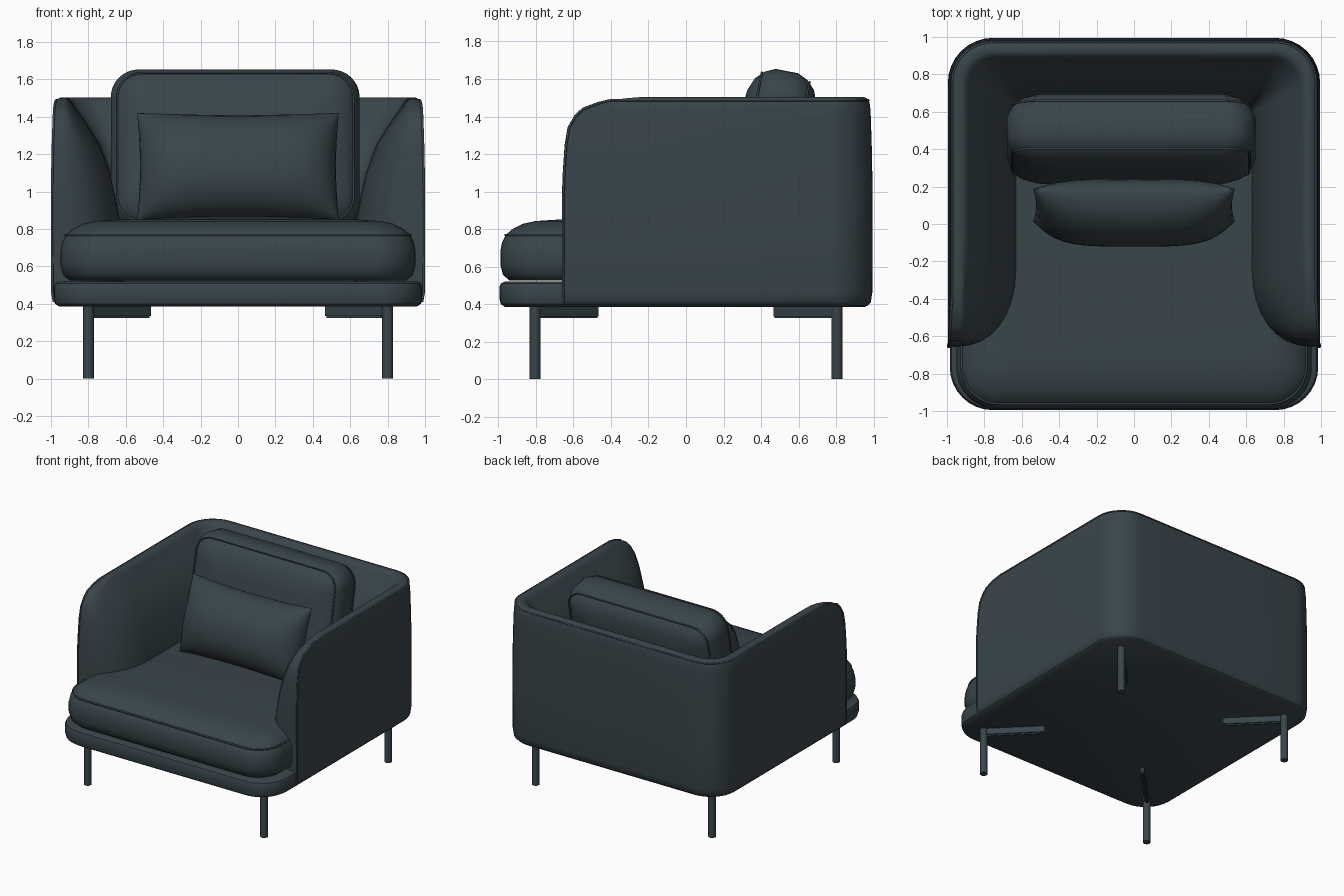
import bpy, bmesh, math
from mathutils import Vector, Matrix

if "Cube" in bpy.data.objects:
    bpy.data.objects.remove(bpy.data.objects["Cube"])

fabric = bpy.data.materials.new("dark slate")
fabric.use_nodes = True
fabric.diffuse_color = (0.04, 0.06, 0.07, 1)
fabric.node_tree.nodes["Principled BSDF"].inputs["Base Color"].default_value = (0.04, 0.06, 0.07, 1)


def finish(name, bm, angle=40):
    bmesh.ops.recalc_face_normals(bm, faces=bm.faces)
    mesh = bpy.data.meshes.new(name)
    bm.to_mesh(mesh)
    bm.free()
    mesh.materials.append(fabric)
    ob = bpy.data.objects.new(name, mesh)
    bpy.context.collection.objects.link(ob)
    bpy.ops.object.select_all(action='DESELECT')
    ob.select_set(True)
    bpy.context.view_layer.objects.active = ob
    bpy.ops.object.shade_smooth_by_angle(angle=math.radians(angle))
    return ob


def arc(cx, cy, r, start, steps=8):
    """Quarter arc, counter-clockwise from the start angle in degrees."""
    angles = [math.radians(start + 90 * i / steps) for i in range(steps + 1)]
    return [(cx + r * math.cos(a), cy + r * math.sin(a)) for a in angles]


def rounded_rect(x0, x1, y0, y1, r):
    return (arc(x1 - r, y1 - r, r, 0) + arc(x0 + r, y1 - r, r, 90)
            + arc(x0 + r, y0 + r, r, 180) + arc(x1 - r, y0 + r, r, 270))


def loft(bm, rings):
    """Join equal closed rings of points with quads."""
    rows = [[bm.verts.new(p) for p in ring] for ring in rings]
    for low, high in zip(rows, rows[1:]):
        for i in range(len(low)):
            j = (i + 1) % len(low)
            bm.faces.new((low[i], low[j], high[j], high[i]))
    return rows


def slab(name, box, radius, profile, matrix=Matrix()):
    """Rounded slab made from (inset, height) steps."""
    x0, x1, y0, y1 = box
    bm = bmesh.new()
    rows = loft(bm, [[(x, y, z) for x, y in rounded_rect(
        x0 + s, x1 - s, y0 + s, y1 - s, max(radius - s * 0.6, 0.03))] for s, z in profile])
    bm.faces.new(rows[0])
    bm.faces.new(rows[-1])
    bm.transform(matrix)
    return finish(name, bm)


def piping(name, points, closed=False, radius=0.007):
    curve = bpy.data.curves.new(name, 'CURVE')
    curve.dimensions = '3D'
    curve.bevel_depth = radius
    curve.bevel_resolution = 1
    spline = curve.splines.new('POLY')
    spline.points.add(len(points) - 1)
    for sp, p in zip(spline.points, points):
        sp.co = (*p, 1)
    spline.use_cyclic_u = closed
    curve.materials.append(fabric)
    bpy.context.collection.objects.link(bpy.data.objects.new(name, curve))


# Wraparound shell: each slice is (height, outer inset, inner inset, front y)
HALF = 0.995
slices = [(0.39, 0.03, 0.37, -0.655), (0.41, 0.01, 0.37, -0.655), (0.46, 0.002, 0.37, -0.655),
          (0.84, 0, 0.365, -0.655), (0.97, 0, 0.34, -0.655), (1.1, 0.002, 0.31, -0.65),
          (1.25, 0.005, 0.255, -0.64), (1.34, 0.008, 0.2, -0.625), (1.4, 0.01, 0.16, -0.59),
          (1.44, 0.012, 0.13, -0.55), (1.47, 0.016, 0.112, -0.47), (1.487, 0.022, 0.1, -0.4),
          (1.497, 0.032, 0.088, -0.32), (1.503, 0.045, 0.075, -0.25)]


def half_wall(inset, radius, front, lip=None):
    """Right half of a wall line from the front tip to the middle of the back."""
    x = HALF - inset
    flare = 0.4
    pts = []
    for i in range(9):
        a = math.pi / 2 * i / 8
        y = front + flare * (1 - math.cos(a))
        px = x if lip is None else x + (HALF - lip - x) * (1 - math.sin(a) ** 0.9)
        pts.append((-px, y))
    corner = arc(-x + radius, x - radius, radius, 90)[::-1]
    return pts + corner + [(-0.3, x)]


def mirrored(pts):
    return pts + [(-x, y) for x, y in reversed(pts)]


bm = bmesh.new()
rings, outers = [], []
for z, out, inn, front in slices:
    outer = mirrored(half_wall(out, 0.24 - out, front))
    inner = mirrored(half_wall(inn, max(0.2 - inn * 0.45, 0.04), front, min(out + 0.05, inn)))
    outers.append([(x, y, z) for x, y in outer])
    rings.append(outers[-1] + [(x, y, z) for x, y in reversed(inner)])
rows = loft(bm, rings)
for row in (rows[0], rows[-1]):
    n = len(row)
    for i in range(n // 2 - 1):
        bm.faces.new((row[i], row[i + 1], row[n - 2 - i], row[n - 1 - i]))
finish("shell", bm, 50)

rise = [o[0] for o in outers[1:-2]]
fall = [o[-1] for o in outers[1:-2]][::-1]
piping("shell_piping", rise + outers[-3] + fall)

# Base and seat cushion
slab("base", (-0.985, 0.985, -0.995, 0.985), 0.23,
     [(0.03, 0.385), (0.008, 0.4), (0, 0.43), (0, 0.49), (0.008, 0.51), (0.03, 0.52)])
slab("seat_cushion", (-0.95, 0.95, -0.99, 0.7), 0.22,
     [(0.05, 0.525), (0.015, 0.555), (0, 0.61), (0, 0.68), (0.01, 0.73), (0.03, 0.77),
      (0.065, 0.8), (0.12, 0.828), (0.19, 0.843), (0.3, 0.85)])
piping("seat_piping", [(x, y, 0.768) for x, y in
                       rounded_rect(-0.922, 0.922, -0.962, 0.67, 0.2)], True)

# Back cushion, built lying flat and tipped up against the shell
stand = Matrix.Rotation(math.radians(90), 4, 'X')
lean = Matrix.Translation((-0.015, 0.455, 1.215)) @ Matrix.Rotation(math.radians(-11), 4, 'X') @ stand
edge = [(0.26, 0.2), (0.14, 0.188), (0.07, 0.16), (0.025, 0.115), (0, 0.06)]
slab("back_cushion", (-0.665, 0.665, -0.435, 0.435), 0.15,
     [(s, -d) for s, d in edge] + [(s, d) for s, d in reversed(edge)], lean)
for d in (-0.13, 0.13):
    ring = rounded_rect(-0.632, 0.632, -0.402, 0.402, 0.13)
    piping("back_cushion_piping", [lean @ Vector((x, y, d)) for x, y in ring], True, 0.006)

# Lumbar pillow: two puffed sheets meeting at a pinched edge
bm = bmesh.new()
NX, NY = 24, 14
for depth in (0.215, -0.12):
    grid = []
    for j in range(NY + 1):
        v = math.sin(math.pi / 2 * (2 * j / NY - 1))
        line = []
        for i in range(NX + 1):
            u = math.sin(math.pi / 2 * (2 * i / NX - 1))
            puff = ((1 - u ** 4) * (1 - v ** 2)) ** 0.55
            x = 0.54 * u * (1 - 0.03 * (1 - v * v) * u * u)
            y = 0.3 * v * (1 - 0.07 * (1 - u * u) * v * v)
            line.append(bm.verts.new((x, y, depth * puff)))
        grid.append(line)
    for j in range(NY):
        for i in range(NX):
            bm.faces.new((grid[j][i], grid[j][i + 1], grid[j + 1][i + 1], grid[j + 1][i]))
bmesh.ops.remove_doubles(bm, verts=bm.verts, dist=0.0005)
bm.transform(Matrix.Translation((0, 0.1, 1.135)) @ Matrix.Rotation(math.radians(-17), 4, 'X') @ stand)
finish("lumbar_pillow", bm, 60)

# Legs with diagonal braces under the base
for sx, side in ((-1, "right"), (1, "left")):
    for sy, end in ((-1, "front"), (1, "back")):
        bm = bmesh.new()
        bmesh.ops.create_cone(bm, cap_ends=True, segments=20, radius1=0.029, radius2=0.029, depth=0.4,
                              matrix=Matrix.Translation((sx * 0.8, sy * 0.805, 0.2)))
        finish(f"{end}_{side}_leg", bm)
        bm = bmesh.new()
        turn = Matrix.Rotation(math.atan2(sy, sx), 4, 'Z')
        bmesh.ops.create_cube(bm, size=1, matrix=Matrix.Translation((sx * 0.635, sy * 0.635, 0.36))
                              @ turn @ Matrix.Diagonal((0.47, 0.03, 0.07, 1)))
        bmesh.ops.bevel(bm, geom=bm.edges[:], offset=0.01, segments=2, affect='EDGES')
        finish(f"{end}_{side}_brace", bm)
